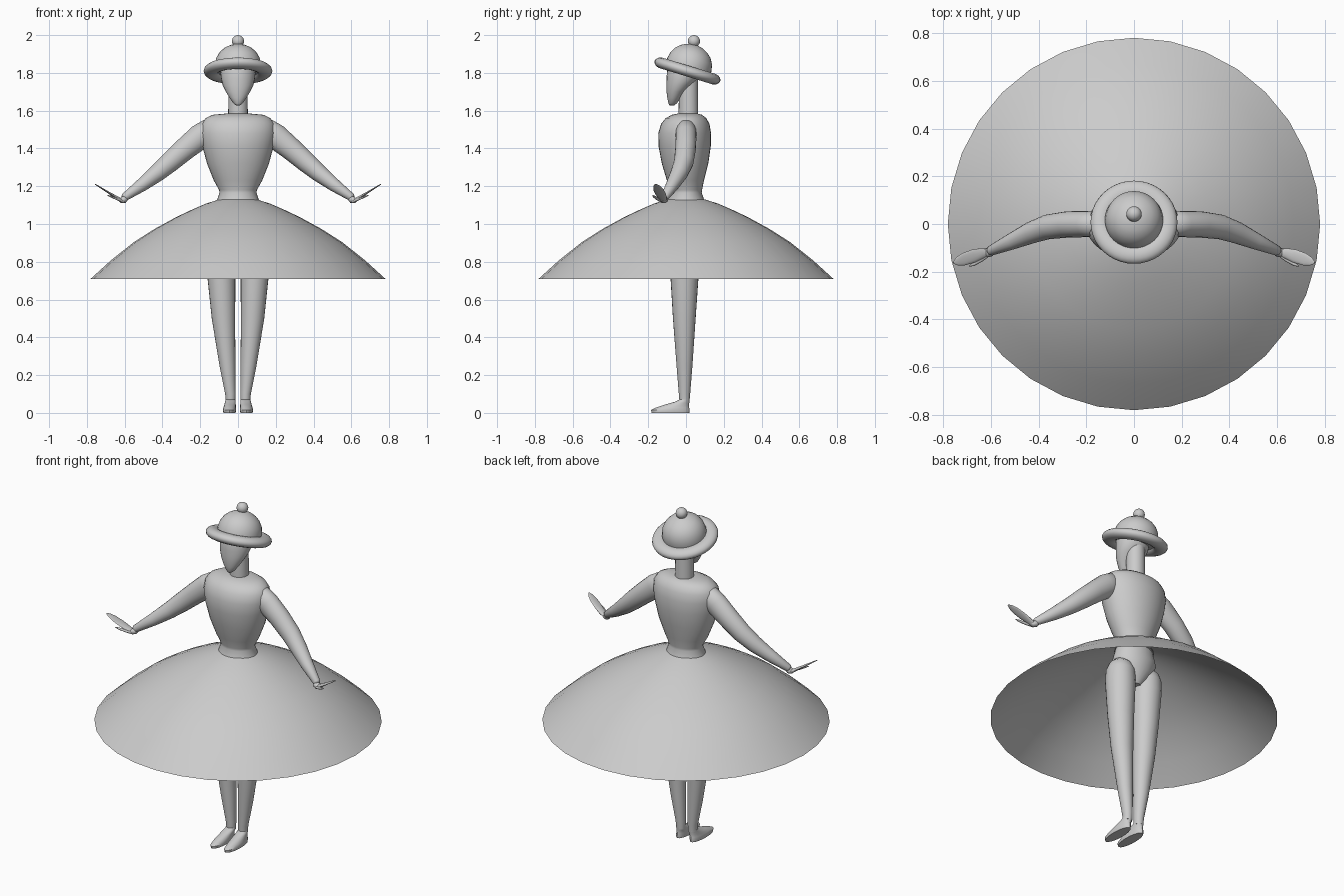
import bpy, bmesh, math
from mathutils import Vector


def finish(ob, angle=40, mirror=False, subsurf=0):
    bpy.ops.object.select_all(action='DESELECT')
    bpy.context.view_layer.objects.active = ob
    ob.select_set(True)
    bpy.ops.object.shade_smooth_by_angle(angle=math.radians(angle))
    if mirror:
        ob.modifiers.new("mirror", 'MIRROR').use_mirror_merge = False
    if subsurf:
        m = ob.modifiers.new("smooth", 'SUBSURF')
        m.levels = m.render_levels = subsurf
    return ob


def loft(name, rings, seg=24, axis=None, hint=(1, 0, 0), cap=True, **kw):
    """Skin elliptical rings (x, y, z, half_width, half_depth); hint is the width direction."""
    bm = bmesh.new()
    pts = [Vector(r[:3]) for r in rings]
    loops = []
    for i, (p, r) in enumerate(zip(pts, rings)):
        t = Vector(axis) if axis else pts[min(i + 1, len(pts) - 1)] - pts[max(i - 1, 0)]
        t.normalize()
        u = Vector(hint)
        u = (u - t * u.dot(t)).normalized()
        v = t.cross(u)
        loops.append([bm.verts.new(p + u * r[3] * math.cos(a) + v * r[4] * math.sin(a))
                      for a in (2 * math.pi * k / seg for k in range(seg))])
    for a, b in zip(loops, loops[1:]):
        for k in range(seg):
            n = (k + 1) % seg
            bm.faces.new((a[k], a[n], b[n], b[k]))
    if cap:
        bm.faces.new(loops[0][::-1])
        bm.faces.new(loops[-1])
    bmesh.ops.recalc_face_normals(bm, faces=bm.faces)
    me = bpy.data.meshes.new(name)
    bm.to_mesh(me)
    bm.free()
    ob = bpy.data.objects.new(name, me)
    bpy.context.collection.objects.link(ob)
    return finish(ob, **kw)


UP = (0, 0, 1)

# wide open skirt shell
skirt = [(.10, 1.13), (.17, 1.108), (.25, 1.073), (.33, 1.035), (.44, .975),
         (.55, .905), (.67, .81), (.78, .71)]
loft("skirt", [(0, 0, z, r, r) for r, z in reversed(skirt)], 32, UP, cap=False)

# torso with waistband flare
loft("torso", [(0, 0, 1.12, .113, .10), (0, 0, 1.165, .098, .083),
               (0, 0, 1.18, .10, .085), (0, -.003, 1.23, .128, .098),
               (0, -.005, 1.32, .164, .123), (0, -.007, 1.41, .188, .138),
               (0, -.007, 1.48, .200, .140), (0, -.004, 1.53, .194, .128),
               (0, 0, 1.56, .172, .108), (0, .005, 1.578, .135, .08),
               (0, .01, 1.585, .06, .05)], 32, UP, angle=60)

# pelvis under the skirt
loft("pelvis", [(0, 0, .91, .03, .04), (0, 0, .94, .065, .065), (0, 0, .99, .11, .085),
                (0, 0, 1.05, .132, .098), (0, 0, 1.13, .108, .09)], 24, UP)

# neck and head
loft("neck", [(0, .013, 1.56, .052, .052), (0, .013, 1.82, .050, .050)], 24, UP)
loft("head", [(0, -.075, 1.628, .010, .012), (0, -.071, 1.638, .024, .022),
              (0, -.063, 1.668, .045, .036), (0, -.052, 1.70, .064, .051),
              (0, -.034, 1.735, .081, .070), (0, -.018, 1.77, .090, .085),
              (0, -.008, 1.82, .093, .092), (0, 0, 1.87, .08, .08)], 24, UP, angle=60)

# tilted hat: crown, rolled brim and bobble
TILT, HAT = math.radians(-17), (0, .0075, 1.81)
crown = loft("hat_crown", [(0, 0, z, r, r) for r, z in (
    (.12, -.01), (.122, .035), (.115, .07), (.098, .100), (.074, .122), (.042, .138),
    (.015, .144), (.003, .145))], 32, UP, angle=60)
crown.location, crown.rotation_euler.x = HAT, TILT
bpy.ops.mesh.primitive_torus_add(major_radius=.14, minor_radius=.042, major_segments=40,
                                 minor_segments=14, location=HAT, rotation=(TILT, 0, 0))
brim = bpy.context.object
brim.name, brim.scale.z = "hat_brim", .7
finish(brim, 60)
bpy.ops.mesh.primitive_uv_sphere_add(radius=.032, segments=20, ring_count=12,
                                     location=(0, .042, 1.968))
bpy.context.object.name = "hat_bobble"
finish(bpy.context.object)

# arms
loft("arms", [(.125, 0, 1.515, .03, .03), (.15, 0, 1.50, .055, .06),
              (.20, 0, 1.463, .055, .067), (.28, -.002, 1.398, .055, .060),
              (.36, -.012, 1.328, .052, .054), (.43, -.036, 1.268, .046, .046),
              (.51, -.072, 1.206, .035, .035), (.60, -.112, 1.142, .021, .021),
              (.607, -.115, 1.137, .015, .015)],
     20, hint=(0, 1, 0), mirror=True, angle=60)

# hands: wrist knob, flat palm, thumb
loft("wrists", [(.592, -.11, 1.138, .014, .014), (.603, -.116, 1.130, .022, .02),
                (.618, -.122, 1.124, .018, .014), (.63, -.126, 1.128, .012, .006)],
     12, hint=(0, 1, 0), mirror=True, angle=60)
loft("palms", [(.612, -.118, 1.122, .014, .010), (.64, -.124, 1.138, .023, .009),
               (.675, -.135, 1.16, .028, .006), (.715, -.148, 1.185, .026, .004),
               (.742, -.157, 1.202, .017, .003), (.757, -.162, 1.211, .004, .002)],
     14, hint=(0, 1, 0), mirror=True, angle=60)
loft("thumbs", [(.605, -.125, 1.118, .008, .008), (.64, -.15, 1.132, .009, .006),
                (.672, -.168, 1.145, .008, .005), (.69, -.177, 1.152, .002, .002)],
     10, hint=(0, 1, 0), mirror=True, angle=60)

# tapering legs with rounded tops
loft("legs", [(.039, -.008, .055, .025, .026), (.040, -.008, .10, .028, .030),
              (.056, -.008, .25, .042, .042), (.077, -.009, .50, .062, .060),
              (.087, -.008, .70, .073, .073), (.092, -.005, .90, .083, .083),
              (.093, -.003, .97, .080, .080), (.094, 0, 1.01, .064, .064),
              (.095, 0, 1.035, .035, .035), (.095, 0, 1.042, .008, .008)],
     24, UP, mirror=True, angle=60)

# pointed flat shoes
loft("shoes", [(.045, -.082, 0, .032, .100), (.045, -.083, .015, .035, .102),
               (.044, -.071, .028, .033, .088), (.042, -.046, .045, .030, .062),
               (.040, -.018, .060, .028, .037), (.040, -.009, .070, .026, .028)],
     20, UP, mirror=True)
